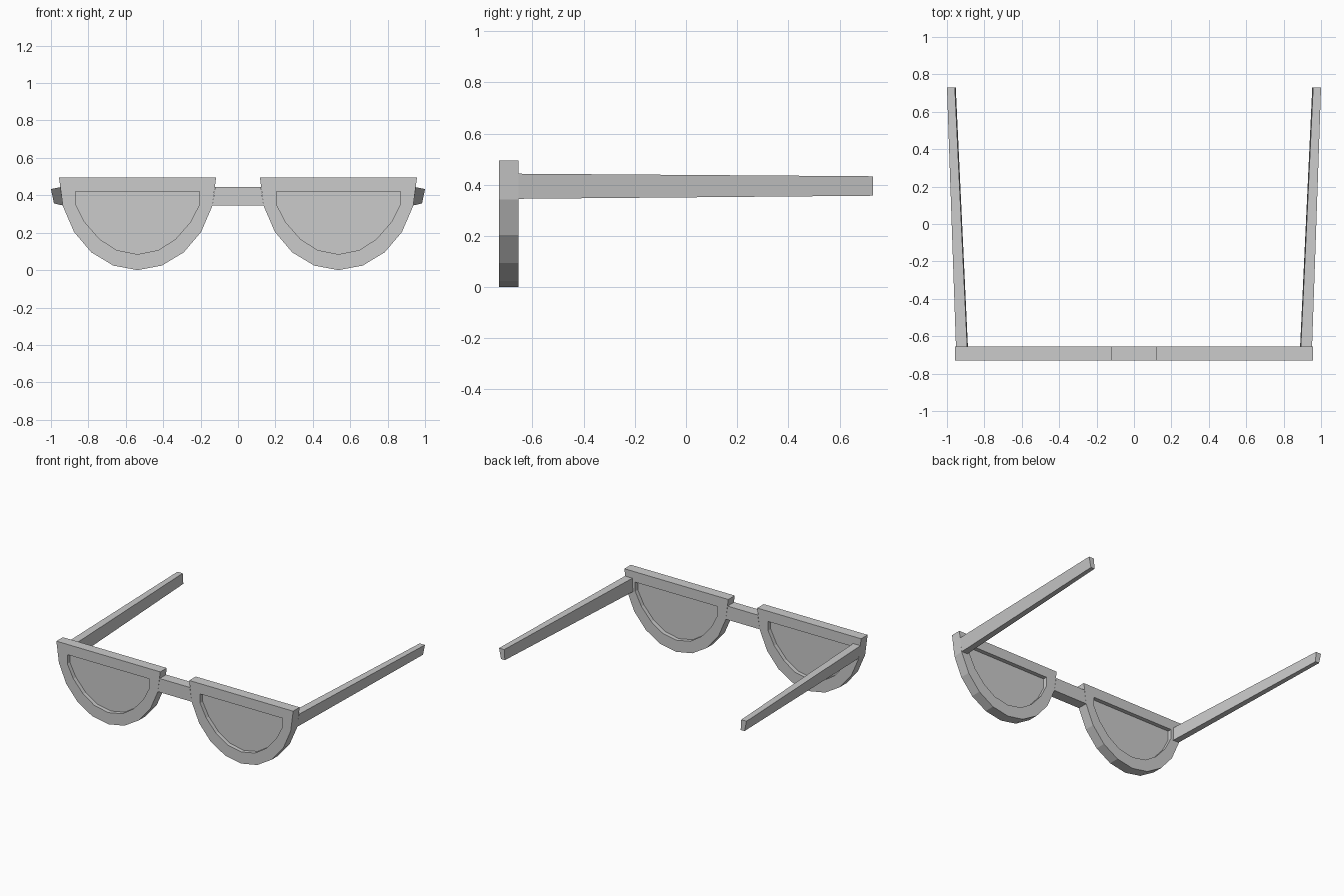
import bpy, math

if "Cube" in bpy.data.objects:
    bpy.data.objects.remove(bpy.data.objects["Cube"])

CX, TOP = 0.537, 0.495          # rim centre and top height
Y0, Y1 = -0.73, -0.655          # front and back of the frame


def make(name, verts, faces):
    me = bpy.data.meshes.new(name)
    me.from_pydata(verts, [], faces)
    me.update()
    ob = bpy.data.objects.new(name, me)
    bpy.context.collection.objects.link(ob)
    return ob


def prism(name, a, b):
    """Solid between two matching end loops, a facing -y and b facing +y."""
    n = len(a)
    faces = [tuple(range(n)), tuple(range(2 * n - 1, n - 1, -1))]
    faces += [(i, i + n, (i + 1) % n + n, (i + 1) % n) for i in range(n)]
    return make(name, a + b, faces)


def at(loop, y):
    return [(x, y, z) for x, z in loop]


# half-ellipse outer rim and its smaller opening, both anticlockwise from the front
outer = [(-0.42 * math.cos(math.pi * i / 10), TOP * (1 - math.sin(math.pi * i / 10)))
         for i in range(11)]
half = [(-0.332, 0.42), (-0.332, 0.353), (-0.283, 0.257), (-0.203, 0.166), (-0.112, 0.107)]
inner = half + [(0, 0.085)] + [(-x, z) for x, z in reversed(half)]

for side, s in (("left", -1), ("right", 1)):
    o = [(x + s * CX, z) for x, z in outer]
    i_ = [(x + s * CX, z) for x, z in inner]
    n = len(o)

    # rim
    verts = at(o, Y0) + at(i_, Y0) + at(o, Y1) + at(i_, Y1)
    faces = []
    for k in range(n):
        j = (k + 1) % n
        faces += [(k, j, n + j, n + k),
                  (2 * n + j, 2 * n + k, 3 * n + k, 3 * n + j),
                  (j, k, 2 * n + k, 2 * n + j),
                  (n + k, n + j, 3 * n + j, 3 * n + k)]
    make(side + "_rim", verts, faces)

    # recessed lens
    prism(side + "_lens", at(i_, -0.7), at(i_, -0.685))

    # tapering temple arm, leaning with the rim edge
    front = [(0.888, 0.345), (0.935, 0.345), (0.952, 0.443), (0.892, 0.443)]
    back = [(0.953, 0.357), (0.984, 0.357), (1.0, 0.433), (0.958, 0.433)]
    if s < 0:
        front = [(-x, z) for x, z in reversed(front)]
        back = [(-x, z) for x, z in reversed(back)]
    prism(side + "_temple", at(front, Y1), at(back, 0.73))

# bridge
bridge = [(-0.137, 0.345), (0.137, 0.345), (0.122, 0.445), (-0.122, 0.445)]
prism("bridge", at(bridge, Y0), at(bridge, Y1))
